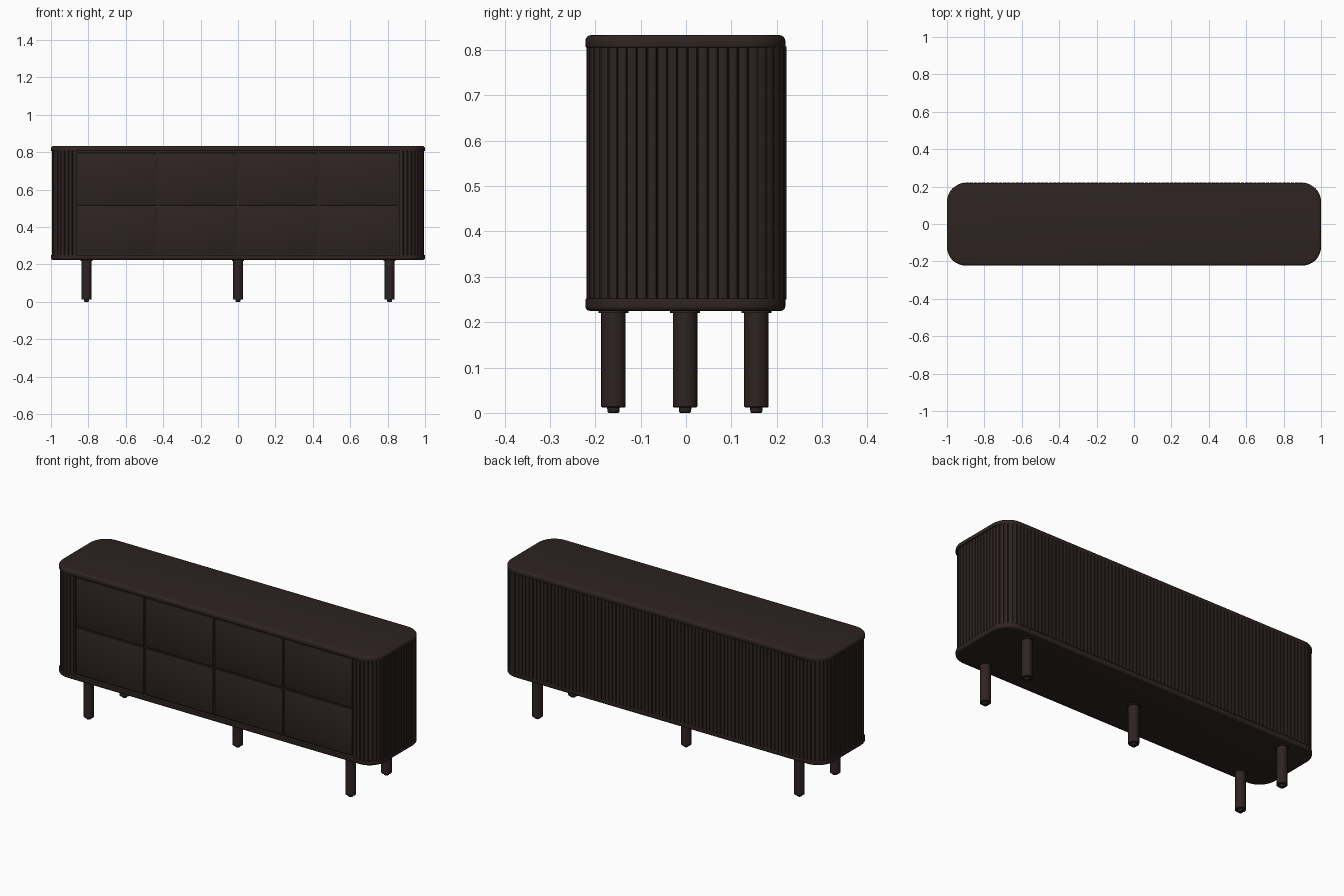
import bpy
import bmesh
from math import pi, cos, sin
from mathutils import Matrix, Vector

cube = bpy.data.objects.get("Cube")
if cube:
    bpy.data.objects.remove(cube, do_unlink=True)

wood = bpy.data.materials.new("dark walnut")
wood.use_nodes = True
COLOR = (0.027, 0.017, 0.016, 1)
wood.diffuse_color = COLOR
bsdf = wood.node_tree.nodes["Principled BSDF"]
bsdf.inputs["Base Color"].default_value = COLOR
bsdf.inputs["Roughness"].default_value = 0.6


def finish(bm, name):
    bmesh.ops.recalc_face_normals(bm, faces=bm.faces)
    mesh = bpy.data.meshes.new(name)
    bm.to_mesh(mesh)
    bm.free()
    obj = bpy.data.objects.new(name, mesh)
    bpy.context.collection.objects.link(obj)
    mesh.materials.append(wood)
    bpy.ops.object.select_all(action="DESELECT")
    obj.select_set(True)
    bpy.context.view_layer.objects.active = obj
    bpy.ops.object.shade_smooth_by_angle(angle=pi / 5)
    return obj


def rounded_slab(name, hx, hy, radius, z0, z1, cy=0, bevel=None):
    """Rounded rectangle in plan; bevel = (bottom, top) edge roundings."""
    bm = bmesh.new()
    verts = []
    for i, (sx, sy) in enumerate([(1, 1), (-1, 1), (-1, -1), (1, -1)]):
        for k in range(13):
            a = (i + k / 12) * pi / 2
            verts.append(bm.verts.new((sx * (hx - radius) + radius * cos(a),
                                       cy + sy * (hy - radius) + radius * sin(a), z0)))
    face = bm.faces.new(verts)
    ext = bmesh.ops.extrude_face_region(bm, geom=[face])
    bmesh.ops.translate(bm, vec=(0, 0, z1 - z0),
                        verts=[g for g in ext["geom"] if isinstance(g, bmesh.types.BMVert)])
    if bevel:
        for z, size in zip((z0, z1), bevel):
            rim = [e for e in bm.edges if all(abs(v.co.z - z) < 1e-5 for v in e.verts)]
            bmesh.ops.bevel(bm, geom=rim, offset=size, segments=4, profile=0.5, affect="EDGES")
    return finish(bm, name)


def box(name, x0, x1, y0, y1, z0, z1, bevel):
    bm = bmesh.new()
    size = Matrix.Diagonal((x1 - x0, y1 - y0, z1 - z0, 1))
    place = Matrix.Translation(((x0 + x1) / 2, (y0 + y1) / 2, (z0 + z1) / 2))
    bmesh.ops.create_cube(bm, size=1, matrix=place @ size)
    bmesh.ops.bevel(bm, geom=bm.edges[:], offset=bevel, segments=2, profile=0.5, affect="EDGES")
    return finish(bm, name)


# Top and base panels with softened rims
HX, HY, RAD, CY = 1.0, 0.2205, 0.1, -0.0015
rounded_slab("top_panel", HX, HY, RAD, 0.806, 0.833, CY, (0.003, 0.013))
rounded_slab("base_panel", HX, HY, RAD, 0.225, 0.252, CY, (0.010, 0.003))

# Inner carcass behind slats and drawers
BX, BY, BR, BCY = 0.995, 0.2205, 0.1, 0.0015
rounded_slab("carcass", BX - 0.012, BY - 0.014, BR - 0.012, 0.25, 0.808, BCY)

# Slatted wrap: from the front right corner, round the back, to the front left
DOOR = 0.862
IX, IY, ARC = BX - BR, BY - BR, BR * pi / 2
SEGMENTS = [  # start point or arc centre, heading angle of the outward normal, length
    (Vector((DOOR, BCY - BY)), -pi / 2, IX - DOOR, False),
    (Vector((IX, BCY - IY)), -pi / 2, ARC, True),
    (Vector((BX, BCY - IY)), 0, 2 * IY, False),
    (Vector((IX, BCY + IY)), 0, ARC, True),
    (Vector((IX, BCY + BY)), pi / 2, 2 * IX, False),
    (Vector((-IX, BCY + IY)), pi / 2, ARC, True),
    (Vector((-BX, BCY + IY)), pi, 2 * IY, False),
    (Vector((-IX, BCY - IY)), pi, ARC, True),
    (Vector((-IX, BCY - BY)), 3 * pi / 2, IX - DOOR, False),
]


def path_point(dist):
    """Point on the outline and its outward angle at a given distance."""
    for origin, angle, length, curved in SEGMENTS:
        if dist <= length:
            if curved:
                a = angle + dist / BR
                return origin + BR * Vector((cos(a), sin(a))), a
            return origin + dist * Vector((-sin(angle), cos(angle))), angle
        dist -= length
    return origin + length * Vector((-sin(angle), cos(angle))), angle


total = sum(s[2] for s in SEGMENTS)
count = round(total / 0.0223)
pitch = total / count
half = pitch / 2 - 0.0004
profile = [(-half, -0.016), (-half, -0.005), (-half * 0.86, -0.0015), (-half * 0.5, 0),
           (half * 0.5, 0), (half * 0.86, -0.0015), (half, -0.005), (half, -0.016)]
bm = bmesh.new()
for i in range(count):
    p, a = path_point((i + 0.5) * pitch)
    normal, along = Vector((cos(a), sin(a))), Vector((-sin(a), cos(a)))
    rings = []
    for z in (0.25, 0.808):
        rings.append([bm.verts.new((*(p + along * u + normal * w), z)) for u, w in profile])
    low, high = rings
    n = len(profile)
    for k in range(n):
        j = (k + 1) % n
        bm.faces.new((low[k], low[j], high[j], high[k]))
    bm.faces.new(low)
    bm.faces.new(high)
finish(bm, "slatted_wrap")

# Drawer fronts, four columns by two rows
COLS, GAP = 4, 0.010
width = 2 * (DOOR - 0.002) / COLS
for row, (z0, z1) in enumerate([(0.258, 0.517), (0.525, 0.798)]):
    for col in range(COLS):
        x0 = -DOOR + 0.002 + col * width
        box(f"drawer_front_{row + 1}_{col + 1}", x0 + GAP / 2, x0 + width - GAP / 2,
            -0.213, -0.19, z0, z1, 0.002)

# Legs: mounting collar, round post and small foot
LEGS = {"front_right_leg": (-0.81, -0.16), "front_left_leg": (0.81, -0.16),
        "back_right_leg": (-0.81, 0.155), "back_left_leg": (0.81, 0.155),
        "middle_leg": (0, -0.002)}
OUTLINE = [(0.011, 0), (0.013, 0.002), (0.014, 0.012), (0.025, 0.012), (0.027, 0.014),
           (0.027, 0.22), (0.033, 0.22), (0.033, 0.227)]
SIDES = 24
for name, (x, y) in LEGS.items():
    bm = bmesh.new()
    rings = [[bm.verts.new((x + r * cos(2 * pi * k / SIDES), y + r * sin(2 * pi * k / SIDES), z))
              for k in range(SIDES)] for r, z in OUTLINE]
    for low, high in zip(rings, rings[1:]):
        for k in range(SIDES):
            j = (k + 1) % SIDES
            bm.faces.new((low[k], low[j], high[j], high[k]))
    bm.faces.new(rings[0])
    bm.faces.new(rings[-1])
    finish(bm, name)
